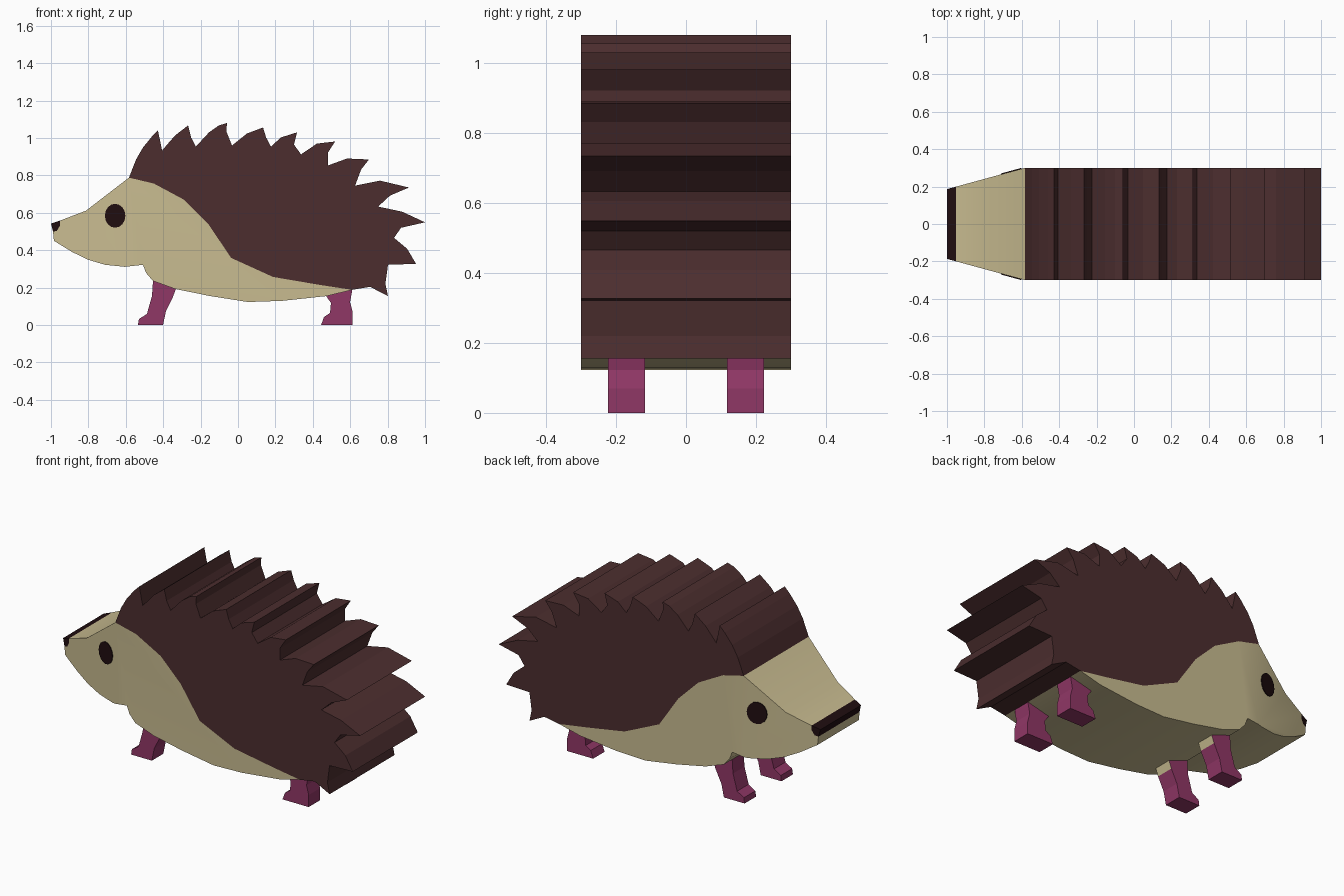
import bpy, bmesh, math

if "Cube" in bpy.data.objects:
    bpy.data.objects.remove(bpy.data.objects["Cube"])

def material(name, rgb):
    m = bpy.data.materials.new(name)
    m.diffuse_color = (*rgb, 1)
    m.use_nodes = True
    m.node_tree.nodes["Principled BSDF"].inputs["Base Color"].default_value = m.diffuse_color
    return m

CREAM = material("cream", (0.58, 0.50, 0.28))
BROWN = material("dark brown", (0.072, 0.027, 0.028))
PINK = material("magenta", (0.28, 0.038, 0.133))
BLACK = material("near black", (0.014, 0.004, 0.005))

HALF, NECK = 0.30, -0.583

def half_width(x):
    # the head narrows towards the snout
    return HALF if x >= NECK else HALF - (NECK - x) * 0.272

def prism(name, outline, mats, y0=-HALF, y1=HALF, taper=False, paint=None):
    """Extrude a side-view (x, z) outline from y0 to y1."""
    bm = bmesh.new()
    face = bm.faces.new([bm.verts.new((x, y0, z)) for x, z in outline])
    ext = bmesh.ops.extrude_face_region(bm, geom=[face], use_keep_orig=True)
    for v in ext["geom"]:
        if isinstance(v, bmesh.types.BMVert):
            v.co.y = y1
    if taper:
        bmesh.ops.bisect_plane(bm, geom=bm.verts[:] + bm.edges[:] + bm.faces[:],
                               dist=1e-4, plane_co=(NECK, 0, 0), plane_no=(1, 0, 0))
        for v in bm.verts:
            v.co.y = math.copysign(half_width(v.co.x), v.co.y)
    bmesh.ops.recalc_face_normals(bm, faces=bm.faces)
    if paint:
        for f in bm.faces:
            f.material_index = paint(f)
    me = bpy.data.meshes.new(name)
    bm.to_mesh(me)
    bm.free()
    for m in mats:
        me.materials.append(m)
    ob = bpy.data.objects.new(name, me)
    bpy.context.collection.objects.link(ob)
    return ob

# Line where the spines meet the face and belly, tail to forehead
seam = [(.61, .188), (.44, .214), (.187, .257), (-.037, .359), (-.16, .542),
        (-.289, .67), (-.449, .756), (-.583, .788)]

# Spiny back, forehead round to tail
spikes = [(-.545, .885), (-.508, .949), (-.46, 1.008), (-.428, 1.04), (-.406, .933),
          (-.337, 1.013), (-.267, 1.067), (-.251, 1.003), (-.225, .954),
          (-.155, 1.03), (-.102, 1.067), (-.059, 1.08), (-.062, 1.035), (-.032, .96),
          (.048, 1.024), (.134, 1.056), (.15, 1.003), (.176, .954),
          (.23, 1.003), (.316, 1.03), (.299, .965), (.337, .912),
          (.422, .97), (.519, .981), (.481, .922), (.481, .853),
          (.583, .89), (.70, .885), (.658, .831), (.626, .745),
          (.759, .772), (.914, .735), (.813, .692), (.749, .633),
          (.877, .606), (1.0, .549), (.872, .52), (.834, .466),
          (.904, .408), (.952, .327), (.802, .322), (.788, .22), (.802, .155),
          (.706, .204)]
prism("spiny_back", seam + spikes, [BROWN])

# Head and belly
nose_back = [(-.989, .499), (-.968, .504), (-.952, .531), (-.952, .558)]
belly = [(.476, .155), (.235, .129), (.053, .123), (-.15, .155), (-.337, .193),
         (-.455, .236), (-.492, .279), (-.508, .322), (-.604, .311), (-.711, .322),
         (-.802, .349), (-.888, .391), (-.984, .45)]
body = prism("head_and_belly", seam[::-1] + belly + nose_back + [(-.813, .611)],
             [CREAM], taper=True)
bpy.context.view_layer.objects.active = body
body.select_set(True)
bpy.ops.object.shade_smooth_by_angle(angle=math.radians(20))
body.select_set(False)

# Nose
prism("nose", nose_back + [(-1.0, .542)], [BLACK], taper=True)

# Legs and eyes on both sides
front_leg = [(-.45, .30), (-.30, .30), (-.332, .193), (-.348, .15), (-.385, .075),
             (-.401, 0), (-.535, 0), (-.53, .032), (-.487, .059), (-.46, .155)]
rear_leg = [(.455, .25), (.61, .25), (.61, .18), (.599, .123), (.613, .07), (.613, 0),
            (.444, 0), (.46, .043), (.492, .064), (.497, .118), (.471, .155)]

def cream_patch(f):
    # upper rear face of the front leg is body coloured
    return int(f.normal.x > 0.5 and f.calc_center_median().z > 0.14)

for side, s in (("near", -1), ("far", 1)):
    y0, y1 = sorted((s * 0.117, s * 0.223))
    prism("front_leg_" + side, front_leg, [PINK, CREAM], y0, y1, paint=cream_patch)
    prism("rear_leg_" + side, rear_leg, [PINK], y0, y1)
    ring = [(-.657 + .055 * math.cos(a), .584 + .064 * math.sin(a))
            for a in (i * math.tau / 16 for i in range(16))]
    eye = prism("eye_" + side, ring, [BLACK], -1, 1)
    for v in eye.data.vertices:
        # thin plate lying on the slanted cheek
        v.co.y = s * (half_width(v.co.x) + (0.005 if v.co.y * s > 0 else -0.003))
    if s < 0:
        continue
